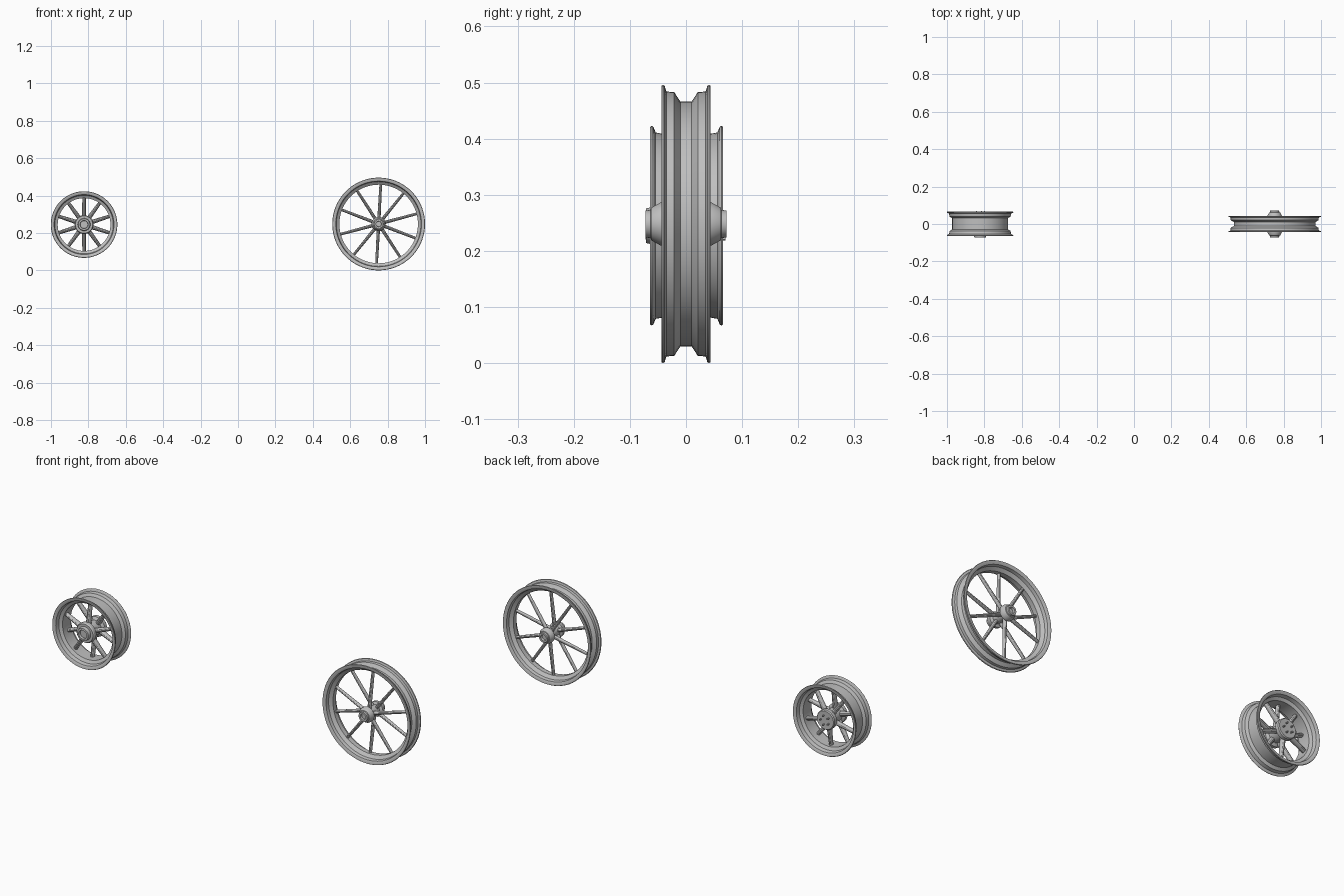
import bpy, bmesh, math
from mathutils import Matrix, Vector

old = bpy.data.objects.get("Cube")
if old:
    bpy.data.objects.remove(old, do_unlink=True)

metal = bpy.data.materials.new("grey_metal")
metal.use_nodes = True
GREY = (0.52, 0.52, 0.52, 1)
metal.diffuse_color = GREY
metal.node_tree.nodes["Principled BSDF"].inputs["Base Color"].default_value = GREY


def finish(name, bm, centre):
    bmesh.ops.remove_doubles(bm, verts=bm.verts, dist=1e-5)
    bmesh.ops.recalc_face_normals(bm, faces=bm.faces)
    mesh = bpy.data.meshes.new(name)
    bm.to_mesh(mesh)
    bm.free()
    mesh.materials.append(metal)
    ob = bpy.data.objects.new(name, mesh)
    ob.location = centre
    bpy.context.collection.objects.link(ob)
    bpy.ops.object.select_all(action='DESELECT')
    ob.select_set(True)
    bpy.context.view_layer.objects.active = ob
    bpy.ops.object.shade_smooth_by_angle(angle=math.radians(32))


def revolve(name, profile, centre, steps=72):
    """Turn a closed (y, radius) outline about the axle."""
    bm = bmesh.new()
    rings = []
    for i in range(steps):
        a = math.tau * i / steps
        rings.append([bm.verts.new((r * math.cos(a), y, r * math.sin(a))) for y, r in profile])
    n = len(profile)
    for i in range(steps):
        p, q = rings[i], rings[(i + 1) % steps]
        for j in range(n):
            k = (j + 1) % n
            if profile[j][1] + profile[k][1] > 0:
                bm.faces.new((p[j], p[k], q[k], q[j]))
    finish(name, bm, centre)


def rod(bm, start, end, r1, r2, flat=1.0, sides=12):
    """Tapered bar; flat widens it along the axle."""
    a, b = Vector(start), Vector(end)
    d = (b - a).normalized()
    side = d.cross(Vector((0, 1, 0)))
    if side.length < 1e-4:
        side = Vector((1, 0, 0))
    side.normalize()
    up = d.cross(side)
    rot = Matrix((side, up, d)).transposed().to_4x4()
    m = Matrix.Translation((a + b) / 2) @ rot @ Matrix.Diagonal((1, flat, 1, 1))
    bmesh.ops.create_cone(bm, cap_ends=True, segments=sides, radius1=r1, radius2=r2,
                          depth=(b - a).length, matrix=m)


def mirrored(half):
    """Complete a half outline on the other side of the wheel."""
    return half + [(-y, r) for y, r in reversed(half)]


def spokes(name, centre, count, turn, hub_r, rim_r, hub_y, rim_y, r1, r2, flat):
    bm = bmesh.new()
    for i in range(count):
        a = math.radians(turn) + math.tau * i / count
        s = 1 if i % 2 else -1
        c, z = math.cos(a), math.sin(a)
        rod(bm, (hub_r * c, s * hub_y, hub_r * z), (rim_r * c, s * rim_y, rim_r * z), r1, r2, flat)
    finish(name, bm, centre)


def bolts(name, centre, count, radius, y0, y1, size):
    bm = bmesh.new()
    for i in range(count):
        a = math.tau * i / count
        x, z = radius * math.cos(a), radius * math.sin(a)
        rod(bm, (x, y0, z), (x, y1, z), size, size, sides=6)
    finish(name, bm, centre)


# Large narrow wheel
big = (0.752, 0, 0.248)
revolve("large_rim", mirrored([
    (0.010, 0.218), (0.021, 0.235), (0.035, 0.236), (0.038, 0.246), (0.041, 0.248),
    (0.044, 0.246), (0.044, 0.238), (0.040, 0.229), (0.024, 0.226), (0.012, 0.210)]), big)
revolve("large_hub", mirrored([
    (0, 0.024), (0.028, 0.025), (0.034, 0.038), (0.046, 0.038), (0.062, 0.029),
    (0.063, 0.025), (0.072, 0.024), (0.072, 0.015), (0.060, 0.014), (0.060, 0)]), big, 48)
spokes("large_spokes", big, 10, 87, 0.018, 0.214, 0.022, 0.004, 0.009, 0.007, 1.2)

# Small wide wheel
small = (-0.823, 0.001, 0.245)
revolve("small_rim", mirrored([
    (0.030, 0.149), (0.038, 0.163), (0.055, 0.166), (0.059, 0.176), (0.062, 0.178),
    (0.065, 0.176), (0.065, 0.169), (0.060, 0.160), (0.041, 0.156), (0.033, 0.141)]), small)
revolve("small_hub", [
    (0.055, 0), (0.057, 0.046), (0.052, 0.050), (0.034, 0.050), (0.026, 0.036),
    (-0.026, 0.036), (-0.034, 0.050), (-0.050, 0.050), (-0.056, 0.046), (-0.056, 0.034),
    (-0.072, 0.031), (-0.073, 0.022), (-0.062, 0.020), (-0.062, 0)], small, 48)
spokes("small_spokes", small, 10, 90, 0.030, 0.145, 0.026, 0.008, 0.012, 0.009, 1.3)
bolts("small_hub_bolts", small, 5, 0.024, 0.050, 0.069, 0.004)
